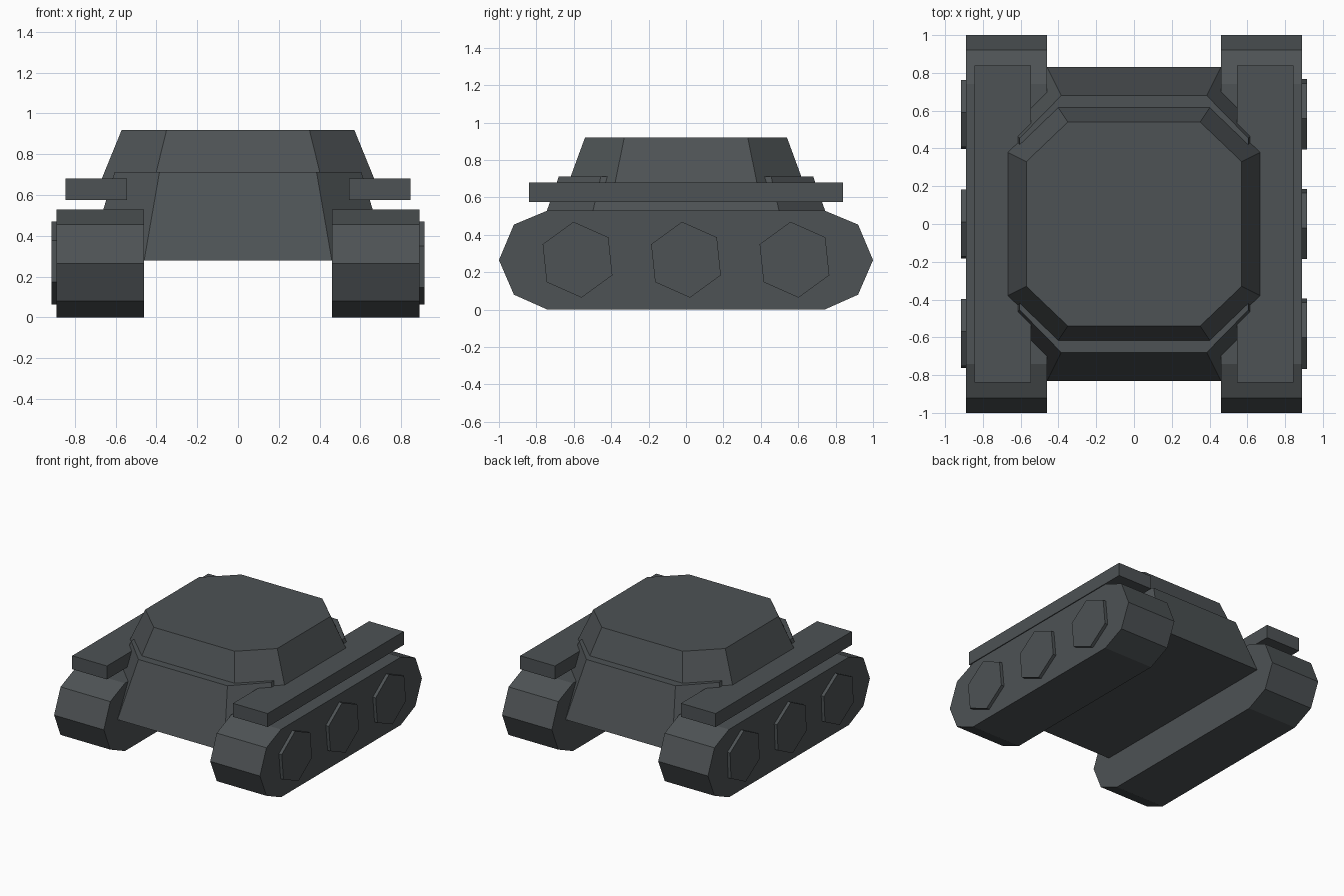
import bpy
import math

if "Cube" in bpy.data.objects:
    bpy.data.objects.remove(bpy.data.objects["Cube"])

slate = bpy.data.materials.new("dark_slate")
slate.diffuse_color = (0.075, 0.085, 0.09, 1)
slate.use_nodes = True
slate.node_tree.nodes["Principled BSDF"].inputs["Base Color"].default_value = slate.diffuse_color


def loft(name, ring_a, ring_b):
    """Closed solid between two matching rings of 3D points."""
    n = len(ring_a)
    faces = [tuple(range(n))[::-1], tuple(range(n, 2 * n))]
    faces += [(i, (i + 1) % n, n + (i + 1) % n, n + i) for i in range(n)]
    mesh = bpy.data.meshes.new(name)
    mesh.from_pydata(list(ring_a) + list(ring_b), [], faces)
    mesh.materials.append(slate)
    obj = bpy.data.objects.new(name, mesh)
    bpy.context.collection.objects.link(obj)
    return obj


def side_prism(name, profile, x0, x1):
    """Extrude a (y, z) profile sideways from x0 to x1."""
    if x0 > x1:
        x0, x1 = x1, x0
    return loft(name, [(x0, y, z) for y, z in profile],
                [(x1, y, z) for y, z in profile])


def octagon(x_in, y_out, x_out, y_in, z):
    """Symmetric chamfered rectangle, counter-clockwise from above."""
    quarter = [(x_out, y_in), (x_in, y_out)]
    half = quarter + [(-x, y) for x, y in reversed(quarter)]
    return [(x, y, z) for x, y in half + [(-x, -y) for x, y in half]]


# Hull and turret: tapered octagonal blocks
loft("hull", octagon(0.46, 0.83, 0.735, 0.555, 0.28),
     octagon(0.385, 0.68, 0.605, 0.455, 0.713))
loft("turret", octagon(0.41, 0.63, 0.67, 0.38, 0.675),
     octagon(0.35, 0.54, 0.57, 0.33, 0.92))

# Track outline
lower = [(0.74, 0), (0.92, 0.08), (1.0, 0.265), (0.92, 0.455), (0.74, 0.53)]
track = lower + [(-y, z) for y, z in reversed(lower)]
fender = [(-0.84, 0.575), (0.84, 0.575), (0.84, 0.68), (-0.84, 0.68)]

for side, s, spin in (("right", 1, 96), ("left", -1, 87)):
    side_prism(f"{side}_track", track, s * 0.46, s * 0.89)
    side_prism(f"{side}_fender", fender, s * 0.545, s * 0.845)
    # Hexagonal wheel plates
    for i, yc in enumerate((-0.58, 0, 0.58)):
        angles = [math.radians(spin + 60 * k) for k in range(6)]
        plate = [(yc + 0.204 * math.cos(a), 0.267 + 0.204 * math.sin(a))
                 for a in angles]
        side_prism(f"{side}_wheel_{i + 1}", plate, s * 0.85, s * 0.915)
